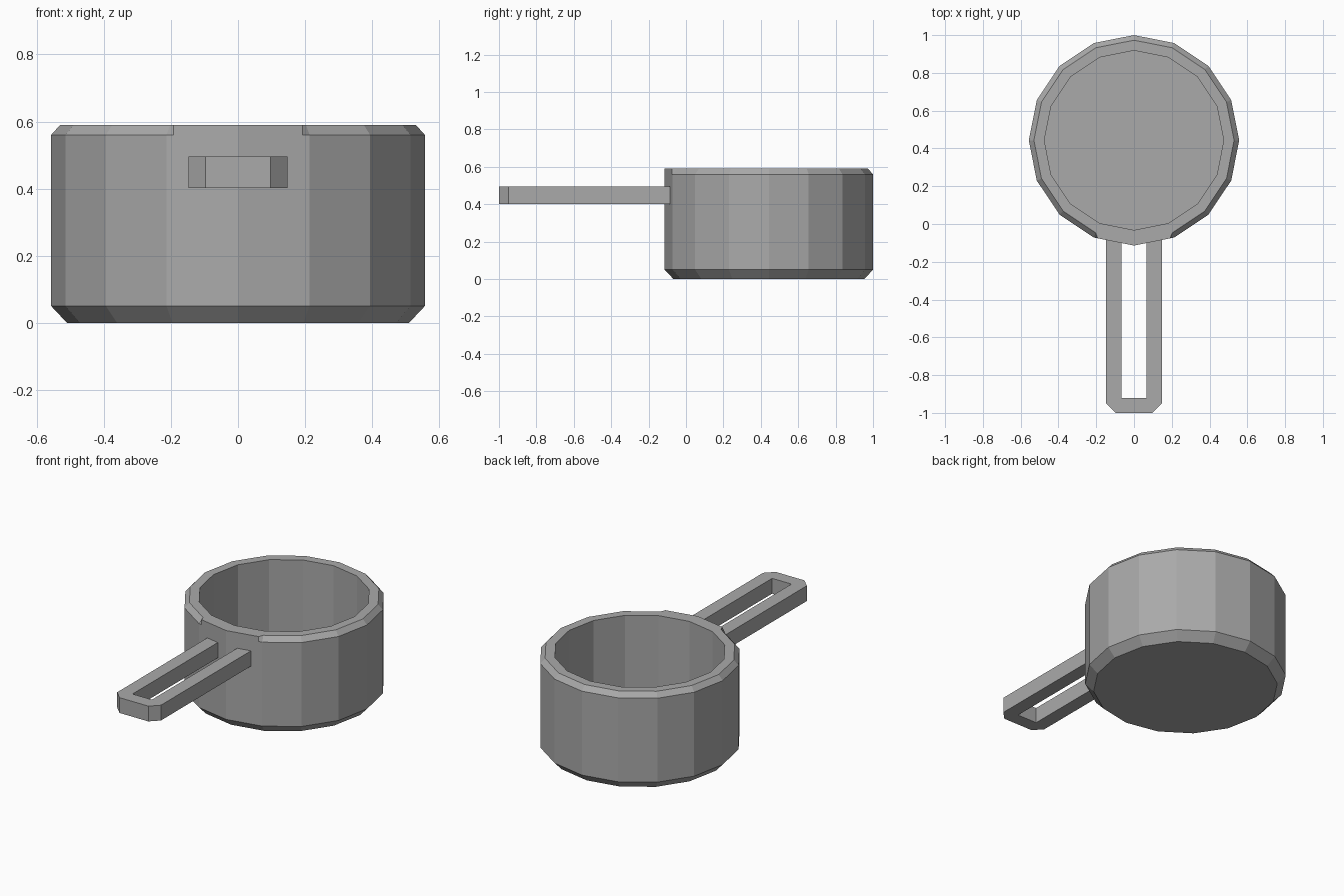
import bpy, bmesh
from math import sin, cos, radians
from mathutils import Vector

if "Cube" in bpy.data.objects:
    bpy.data.objects.remove(bpy.data.objects["Cube"])

RADIUS = 0.557
CENTRE_Y = 1 - RADIUS
SIDES = 16

grey = bpy.data.materials.new("dark_grey")
grey.diffuse_color = (0.4, 0.4, 0.4, 1)
grey.use_nodes = True
grey.node_tree.nodes["Principled BSDF"].inputs["Base Color"].default_value = grey.diffuse_color


def finish(name, bm):
    bmesh.ops.recalc_face_normals(bm, faces=bm.faces[:])
    mesh = bpy.data.meshes.new(name)
    bm.to_mesh(mesh)
    bm.free()
    mesh.materials.append(grey)
    obj = bpy.data.objects.new(name, mesh)
    bpy.context.collection.objects.link(obj)
    return obj


# Pot outline: 16 corners starting at the front, plus two extra points
# where the rim chamfer stops either side of the handle
corners = [Vector((cos(radians(-90 + 360 * i / SIDES)),
                   sin(radians(-90 + 360 * i / SIDES)))) for i in range(SIDES)]
right_stop = corners[1].lerp(corners[0], 0.1)
left_stop = corners[-1].lerp(corners[0], 0.1)
outline = [corners[0], right_stop] + corners[1:] + [left_stop]
unchamfered = {0, 1, len(outline) - 1}

# Pot: rings from the base, up the outside, over the rim, down to the floor
profile = [(0.51, 0), (RADIUS, 0.05), (RADIUS, 0.56), (0.53, 0.59),
           (0.475, 0.59), (0.475, 0.08)]
bm = bmesh.new()
rings = []
for level, (r, z) in enumerate(profile):
    ring = []
    for i, p in enumerate(outline):
        radius = RADIUS if level == 3 and i in unchamfered else r
        ring.append(bm.verts.new((p.x * radius, p.y * radius + CENTRE_Y, z)))
    rings.append(ring)
n = len(outline)
for a, b in zip(rings, rings[1:]):
    for i in range(n):
        j = (i + 1) % n
        bm.faces.new((a[i], a[j], b[j], b[i]))
bm.faces.new(rings[0])
bm.faces.new(rings[-1])
finish("pot", bm)

# Handle: U-shaped loop with clipped corners, ends buried in the pot wall
half = [(0.065, -0.92), (0.065, -0.08), (0.147, -0.08),
        (0.147, -0.95), (0.097, -1.0)]
loop = half + [(-x, y) for x, y in reversed(half)]
bm = bmesh.new()
face = bm.faces.new([bm.verts.new((x, y, 0.402)) for x, y in loop])
top = bmesh.ops.extrude_face_region(bm, geom=[face], use_keep_orig=True)
bmesh.ops.translate(bm, vec=(0, 0, 0.093),
                    verts=[g for g in top["geom"] if isinstance(g, bmesh.types.BMVert)])
finish("handle", bm)
